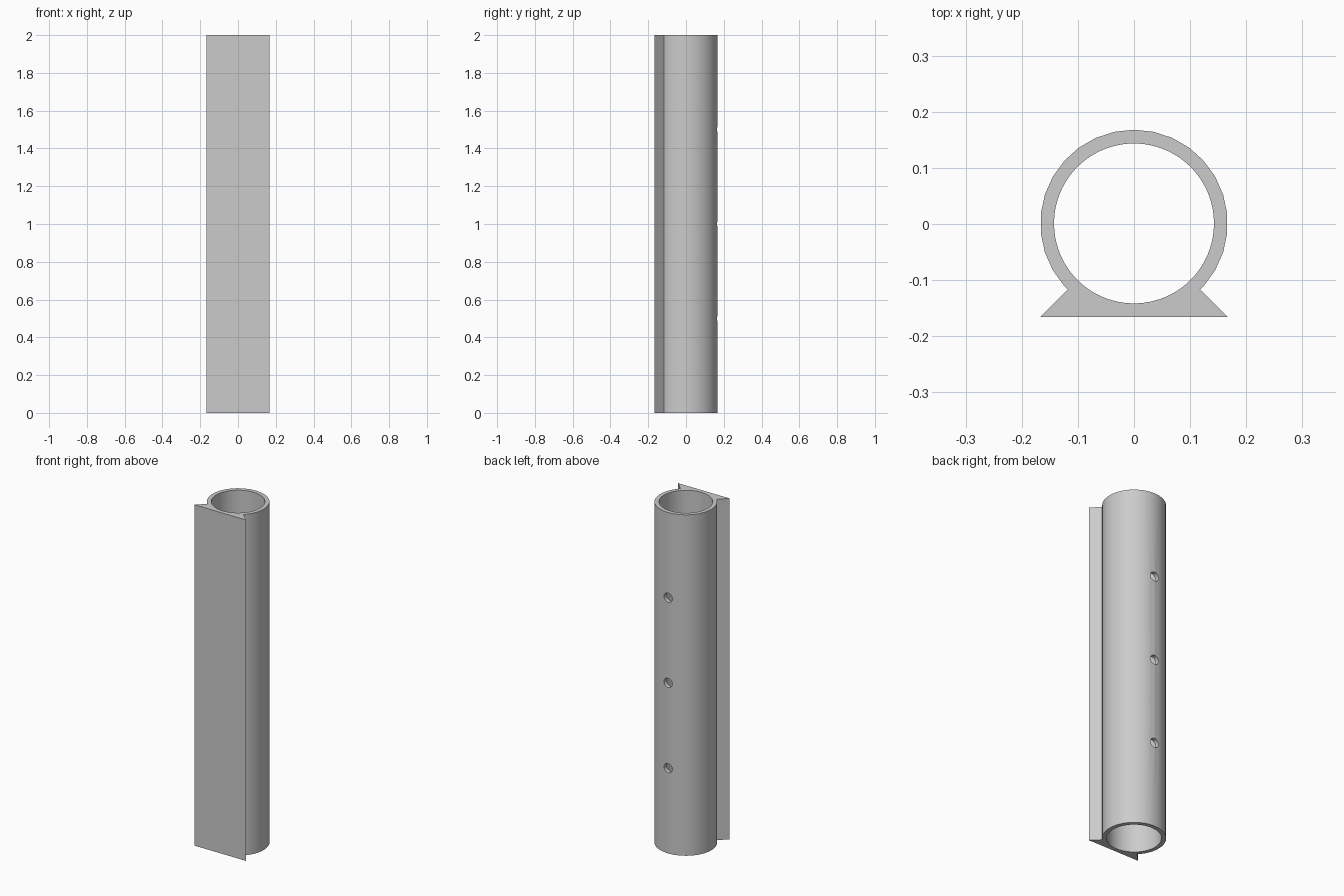
import bpy, bmesh
from math import sin, cos, radians, pi
from mathutils import Matrix

default = bpy.data.objects.get("Cube")
if default:
    bpy.data.objects.remove(default, do_unlink=True)

HEIGHT = 2.0
OUTER_R, INNER_R = 0.167, 0.1425
CENTRE_Y = 0.001
FOOT = 0.1665          # half width of the foot and its distance from the axis
NECK = 0.1176          # where the foot flares out of the tube
HOLE_R = 0.027

grey = bpy.data.materials.new("light_grey")
grey.use_nodes = True
grey.diffuse_color = (0.6, 0.6, 0.6, 1)
grey.node_tree.nodes["Principled BSDF"].inputs["Base Color"].default_value = (0.6, 0.6, 0.6, 1)


def add_object(name, bm):
    bmesh.ops.recalc_face_normals(bm, faces=bm.faces)
    mesh = bpy.data.meshes.new(name)
    bm.to_mesh(mesh)
    bm.free()
    mesh.materials.append(grey)
    obj = bpy.data.objects.new(name, mesh)
    bpy.context.collection.objects.link(obj)
    return obj


def cylinder_cutter(name, radius, depth, segments, matrix):
    bm = bmesh.new()
    bmesh.ops.create_cone(bm, cap_ends=True, segments=segments, radius1=radius,
                          radius2=radius, depth=depth, matrix=matrix)
    obj = add_object(name, bm)
    obj.hide_render = True
    return obj


# Tube body: round back and sides, flaring into a flat foot at the front
arc = [radians(a) for a in range(-42, 223, 12)]
profile = [(OUTER_R * cos(a), OUTER_R * sin(a)) for a in arc]
profile += [(-NECK, -NECK), (-FOOT, -FOOT), (FOOT, -FOOT), (NECK, -NECK)]
bm = bmesh.new()
base = bm.faces.new([bm.verts.new((x, y + CENTRE_Y, 0)) for x, y in profile])
extruded = bmesh.ops.extrude_face_region(bm, geom=[base], use_keep_orig=True)
top = [v for v in extruded["geom"] if isinstance(v, bmesh.types.BMVert)]
bmesh.ops.translate(bm, verts=top, vec=(0, 0, HEIGHT))
tube = add_object("tube_with_foot", bm)

# Bore along the whole length, and three holes through the back wall
cutters = [cylinder_cutter("bore_cutter", INNER_R, HEIGHT + 0.2, 90,
                           Matrix.Translation((0, CENTRE_Y, HEIGHT / 2)))]
for i in range(1, 4):
    place = Matrix.Translation((0, 0.15, i * HEIGHT / 4)) @ Matrix.Rotation(pi / 2, 4, "X")
    cutters.append(cylinder_cutter(f"hole_cutter_{i}", HOLE_R, 0.2, 24, place))

bpy.ops.object.select_all(action="DESELECT")
bpy.context.view_layer.objects.active = tube
tube.select_set(True)
for cutter in cutters:
    mod = tube.modifiers.new(cutter.name, "BOOLEAN")
    mod.operation = "DIFFERENCE"
    mod.solver = "EXACT"
    mod.object = cutter
    bpy.ops.object.modifier_apply(modifier=mod.name)
for cutter in cutters:
    bpy.data.objects.remove(cutter, do_unlink=True)

bpy.ops.object.shade_smooth_by_angle(angle=radians(30))
